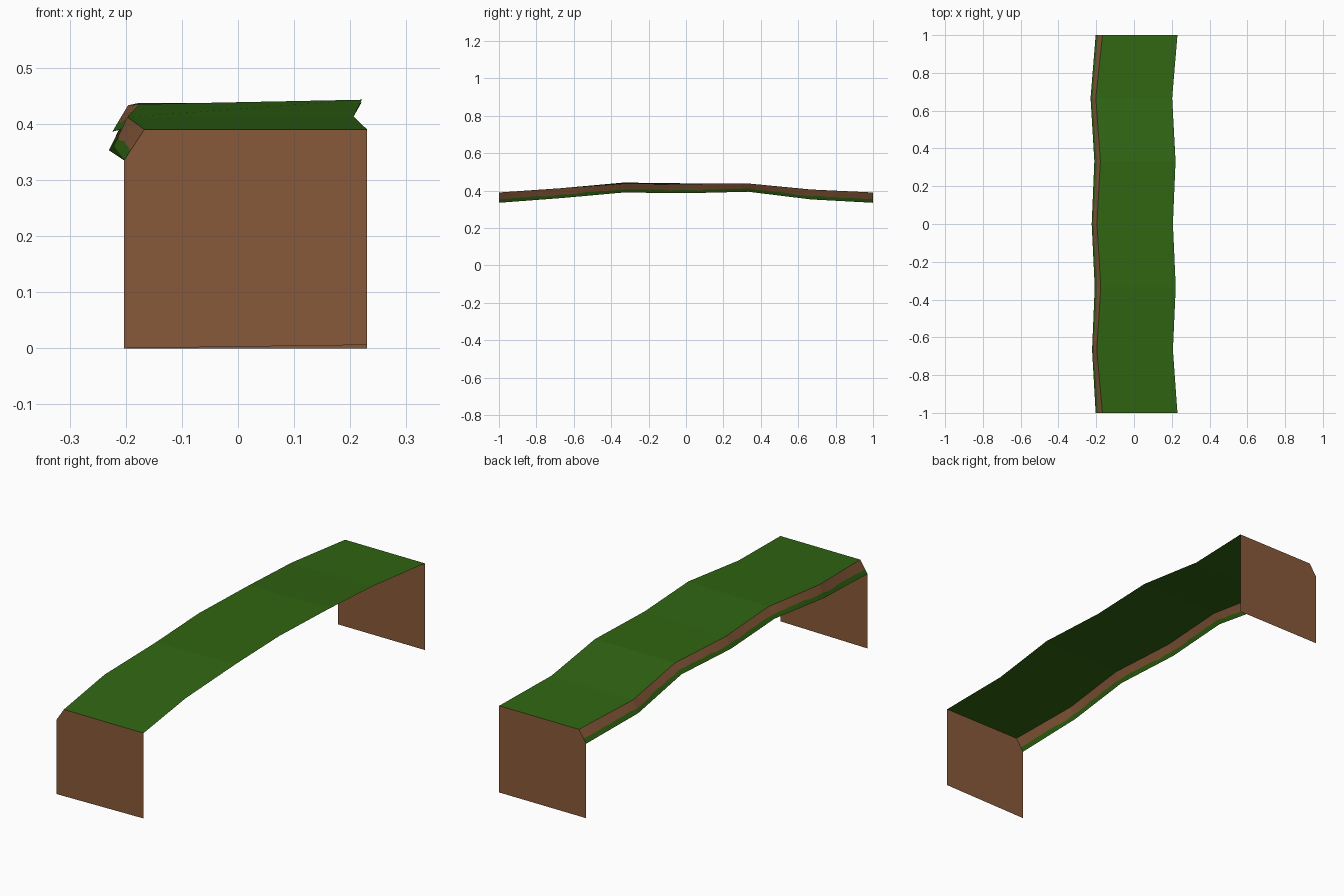
import bpy, bmesh, random
from mathutils import Vector

if "Cube" in bpy.data.objects:
    bpy.data.objects.remove(bpy.data.objects["Cube"])

random.seed(3)


def material(name, rgb):
    m = bpy.data.materials.new(name)
    m.diffuse_color = (*rgb, 1)
    m.use_nodes = True
    m.node_tree.nodes["Principled BSDF"].inputs["Base Color"].default_value = m.diffuse_color
    return m


grass = material("grass green", (0.030, 0.132, 0.006))
dirt = material("dirt brown", (0.250, 0.102, 0.041))


def build(name, faces, mats):
    """faces: list of (points, material index)"""
    bm = bmesh.new()
    for pts, mi in faces:
        f = bm.faces.new([bm.verts.new(p) for p in pts])
        f.material_index = mi
    bmesh.ops.remove_doubles(bm, verts=bm.verts, dist=1e-5)
    me = bpy.data.meshes.new(name)
    bm.to_mesh(me)
    bm.free()
    for m in mats:
        me.materials.append(m)
    ob = bpy.data.objects.new(name, me)
    bpy.context.collection.objects.link(ob)
    return ob


# Stations along the path: y, (lip bottom x, z), (top left x, z), (top right x, z)
stations = [
    (-1.000, (-0.203, 0.335), (-0.167, 0.390), (0.230, 0.390)),
    (-0.667, (-0.222, 0.360), (-0.197, 0.412), (0.206, 0.413)),
    (-0.333, (-0.208, 0.390), (-0.176, 0.435), (0.221, 0.443)),
    (0.000, (-0.224, 0.386), (-0.196, 0.433), (0.206, 0.439)),
    (0.333, (-0.210, 0.394), (-0.178, 0.437), (0.220, 0.438)),
    (0.667, (-0.230, 0.353), (-0.202, 0.404), (0.202, 0.406)),
    (1.000, (-0.203, 0.335), (-0.167, 0.390), (0.230, 0.390)),
]
rows = [[Vector((x, y, z)) for x, z in pts] for y, *pts in stations]

# Grass top
build("grass_top",
      [((a[1], a[2], b[2], b[1]), 0) for a, b in zip(rows, rows[1:])], [grass])

# Sloped lip: dirt above, ragged grass below
lip = []
steps = 8
split = 0.32
for a, b in zip(rows, rows[1:]):
    for i in range(steps):
        t0, t1 = i / steps, (i + 1) / steps
        lo0, lo1 = a[0].lerp(b[0], t0), a[0].lerp(b[0], t1)
        hi0, hi1 = a[1].lerp(b[1], t0), a[1].lerp(b[1], t1)
        nxt = 0.35 + random.uniform(-0.06, 0.06)
        m0, m1 = lo0.lerp(hi0, split), lo1.lerp(hi1, nxt)
        lip.append(((lo0, m0, m1, lo1), 0))
        lip.append(((m0, hi0, hi1, m1), 1))
        split = nxt
build("sloped_lip", lip, [grass, dirt])

# Dirt end walls
for name, row, foot in (("front_end_wall", rows[0], 0.006), ("back_end_wall", rows[-1], 0.0)):
    y = row[0].y
    pts = [Vector((-0.203, y, 0)), Vector((0.23, y, foot)), row[2], row[1], row[0]]
    if y > 0:
        pts.reverse()
    build(name, [(pts, 0)], [dirt])
